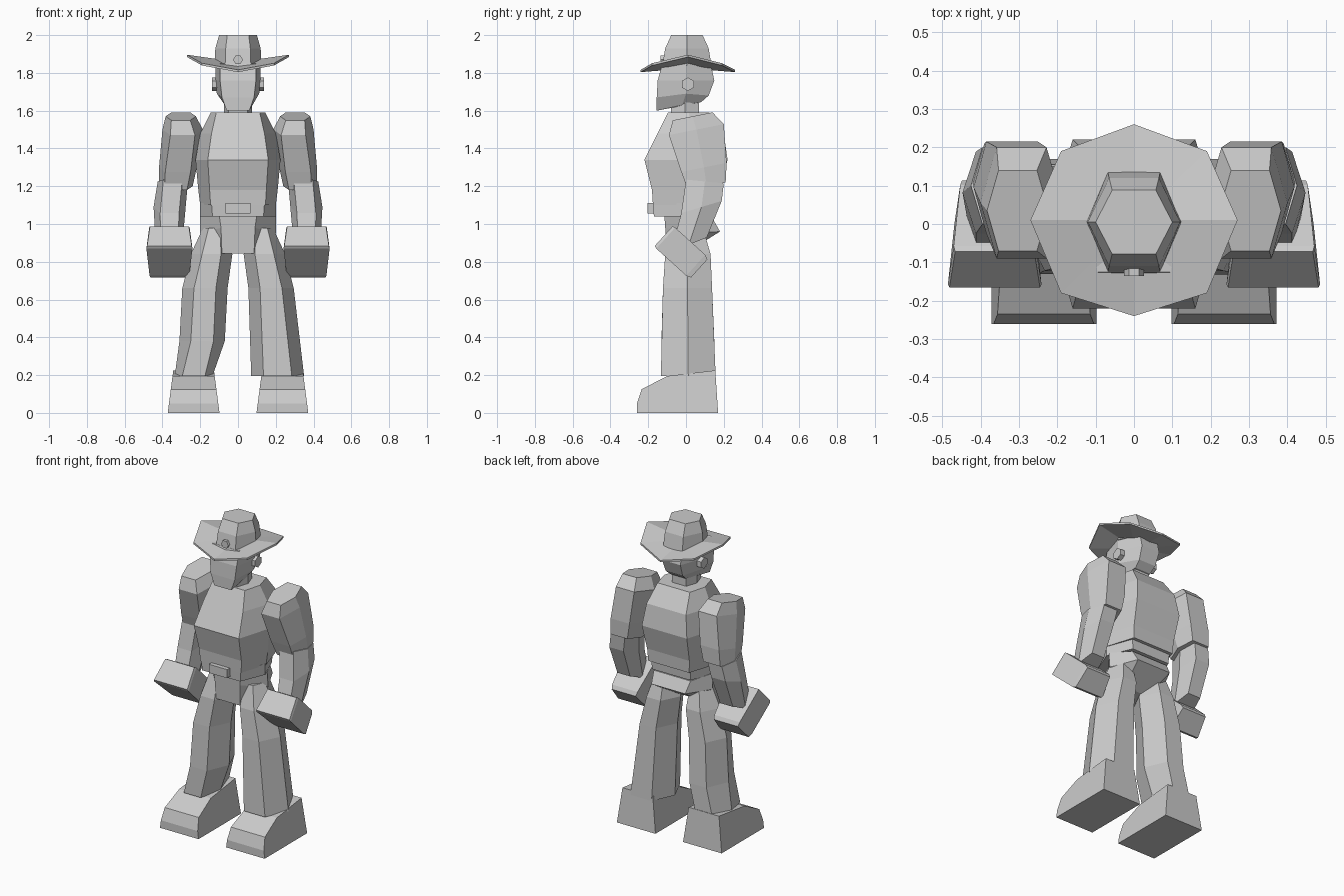
import bpy, bmesh, math
from mathutils import Matrix, Vector

if "Cube" in bpy.data.objects:
    bpy.data.objects.remove(bpy.data.objects["Cube"])

GREY = bpy.data.materials.new("plain_grey")
GREY.diffuse_color = (0.6, 0.6, 0.6, 1)
GREY.use_nodes = True
GREY.node_tree.nodes["Principled BSDF"].inputs["Base Color"].default_value = GREY.diffuse_color


def loft(name, rings):
    """Skin equal-length point rings and cap both ends."""
    bm = bmesh.new()
    loops = [[bm.verts.new(p) for p in r] for r in rings]
    n = len(loops[0])
    for a, b in zip(loops, loops[1:]):
        for i in range(n):
            j = (i + 1) % n
            bm.faces.new((a[i], a[j], b[j], b[i]))
    bm.faces.new(loops[0][::-1])
    bm.faces.new(loops[-1])
    bmesh.ops.recalc_face_normals(bm, faces=bm.faces)
    me = bpy.data.meshes.new(name)
    bm.to_mesh(me)
    bm.free()
    me.materials.append(GREY)
    ob = bpy.data.objects.new(name, me)
    bpy.context.collection.objects.link(ob)
    return ob


def hexa(x, y, z, rx, ry, cx, slope=0):
    """Hexagon ring with flat front and back, points at the sides."""
    pts = [(cx, -ry), (rx, 0), (cx, ry), (-cx, ry), (-rx, 0), (-cx, -ry)]
    return [(x + px, y + py, z + slope * py) for px, py in pts]


def six(front, side, back):
    """Mirrored six-point ring from its front, side and back corners."""
    half = [front, side, back]
    return half + [(-x, y, z) for x, y, z in half[::-1]]


def disc(name, centre, r, depth, axis):
    """Six-sided button whose axis is 'x' or 'y'."""
    rot = Matrix.Rotation(math.pi / 2, 3, 'Y' if axis == 'x' else 'X')
    rings = [[Vector(centre) + rot @ Vector((r * math.cos(k * math.pi / 3),
              r * math.sin(k * math.pi / 3), h)) for k in range(6)]
             for h in (-depth / 2, depth / 2)]
    return loft(name, rings)


def rect(hx, y0, y1, z):
    return [(-hx, y0, z), (hx, y0, z), (hx, y1, z), (-hx, y1, z)]


# Trunk
loft("torso", [hexa(0, 0, 1.10, .20, .175, .145), hexa(0, 0, 1.18, .21, .18, .15),
               hexa(0, 0, 1.34, .225, .22, .16), hexa(0, .025, 1.48, .20, .175, .14),
               hexa(0, .015, 1.59, .145, .11, .115)])
loft("belt", [hexa(0, -.01, 1.04, .20, .16, .135), hexa(0, -.01, 1.11, .20, .165, .14)])
loft("pelvis", [six((.085, -.10, .845), (.10, -.05, .85), (.085, .02, .86)),
                six((.09, -.11, .98), (.20, .02, .95), (.12, .18, .96)),
                six((.10, -.115, 1.05), (.20, .01, 1.05), (.13, .14, 1.03))])
loft("belt_buckle", [rect(.065, -.203, -.16, 1.055), rect(.065, -.203, -.16, 1.11)])

# Head
loft("neck", [hexa(0, -.005, 1.56, .075, .075, .05), hexa(0, -.005, 1.68, .075, .075, .05)])
loft("head", [six((.06, -.155, 1.60), (.07, -.02, 1.63), (.055, .08, 1.645)),
              six((.085, -.155, 1.67), (.112, 0, 1.69), (.06, .12, 1.68)),
              six((.095, -.15, 1.76), (.12, 0, 1.76), (.065, .15, 1.76)),
              six((.095, -.125, 1.85), (.12, 0, 1.85), (.065, .13, 1.85))])

# Hat
BRIM = [(0, -.24, 1.81), (.19, -.18, 1.845), (.27, .01, 1.89), (.19, .19, 1.845),
        (0, .26, 1.81), (-.19, .19, 1.845), (-.27, .01, 1.89), (-.19, -.18, 1.845)]


def brim_ring(s, flat_z, dz):
    return [(x * s, .01 + (y - .01) * s, flat_z + (z - flat_z) * s + dz) for x, y, z in BRIM]


loft("hat_brim", [brim_ring(.3, 1.85, -.02), brim_ring(1, 1.85, -.006),
                  brim_ring(1, 1.85, .006), brim_ring(.3, 1.86, 0)])
loft("hat_crown", [hexa(0, .005, 1.84, .125, .13, .068), hexa(0, .005, 1.93, .12, .115, .065),
                   hexa(0, .005, 2.0, .10, .083, .057)])
disc("hat_badge", (0, -.12, 1.87), .026, .03, 'y')

# Limbs, ears and feet on each side
for s, side in ((-1, "right"), (1, "left")):
    disc(side + "_ear", (s * .122, .01, 1.74), .036, .03, 'x')

    loft(side + "_upper_arm",
         [hexa(s * .33, .11, 1.20, .09, .10, .06, .2),
          hexa(s * .318, .095, 1.30, .10, .12, .067, .2),
          hexa(s * .293, .055, 1.50, .107, .145, .065, .2),
          hexa(s * .303, .035, 1.57, .08, .105, .05, .2)])
    loft(side + "_forearm",
         [hexa(s * .365, .015, .89, .07, .095, .045, .4),
          hexa(s * .362, .082, 1.09, .085, .107, .05, .3),
          hexa(s * .345, .10, 1.225, .08, .10, .05, -.1)])

    # Fist: tilted box with slightly drawn-in ends
    axis, up = Vector((0, -.74, .67)), Vector((0, .67, .74))
    rings = []
    for t, hx, th in ((-.13, .10, .065), (-.105, .105, .075), (.11, .122, .075), (.125, .118, .07)):
        c = Vector((s * .363, -.026, .852)) + axis * t
        rings.append([c + Vector((i * (hx if k < 0 else hx - .015), 0, 0)) + up * (k * th)
                      for i, k in ((-1, -1), (1, -1), (1, 1), (-1, 1))])
    loft(side + "_fist", rings)

    # Trouser leg flaring down to the ankle
    rings = [hexa(s * .21, .012, .195, .14, .145, .075),
             hexa(s * .175, .008, .66, .12, .13, .058),
             hexa(s * .14, .01, .84, .11, .12, .05),
             hexa(s * .125, .01, .98, .06, .08, .03)]
    if s < 0:  # this shin is turned outward
        rings[0] = hexa(-.235, .012, .195, .10, .14, .06)
        rings.insert(1, hexa(-.19, .01, .38, .12, .14, .06))
    loft(side + "_leg", rings)

    # Boot: side profile swept across, narrowing upward
    prof = [(.17, 0), (-.26, 0), (-.26, .05), (-.235, .125), (-.10, .195), (.155, .225)]
    loft(side + "_boot", [[(s * .235 + k * (.137 - .13 * z), y, z) for y, z in prof]
                          for k in (-1, 1)])
